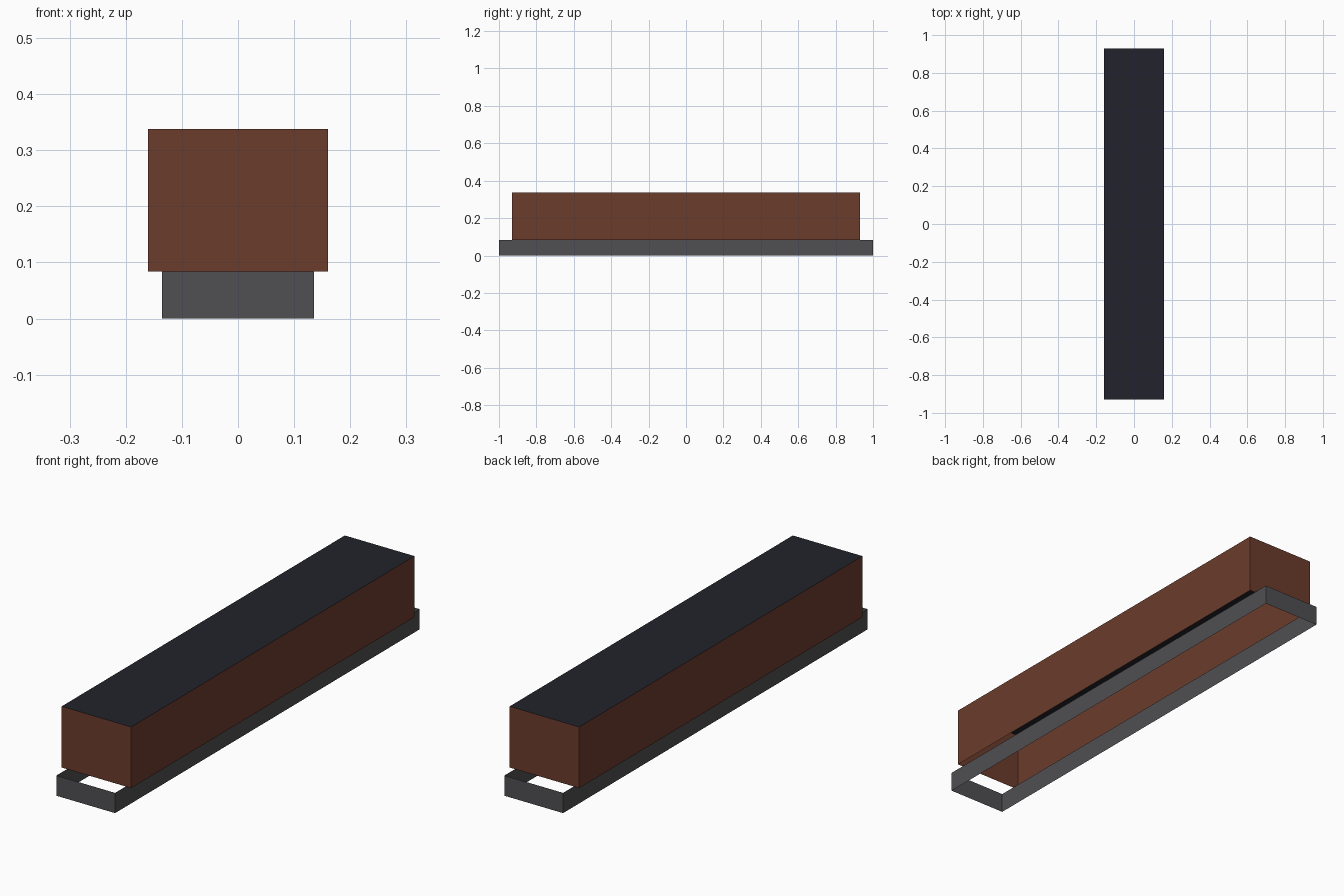
import bpy
import bmesh

if "Cube" in bpy.data.objects:
    bpy.data.objects.remove(bpy.data.objects["Cube"], do_unlink=True)


def make_material(name, rgb):
    mat = bpy.data.materials.new(name)
    mat.use_nodes = True
    mat.diffuse_color = (*rgb, 1)
    mat.node_tree.nodes["Principled BSDF"].inputs["Base Color"].default_value = (*rgb, 1)
    return mat


def open_box(name, half_x, half_y, bottom, top, materials, has_top):
    """Thin-walled box without a floor; a second material covers the top."""
    bm = bmesh.new()
    bmesh.ops.create_cube(bm, size=2)
    for v in bm.verts:
        v.co.x *= half_x
        v.co.y *= half_y
        v.co.z = top if v.co.z > 0 else bottom
    bm.normal_update()
    removed = [f for f in bm.faces
               if f.normal.z < -0.5 or (f.normal.z > 0.5 and not has_top)]
    bmesh.ops.delete(bm, geom=removed, context='FACES_ONLY')
    for f in bm.faces:
        f.material_index = 1 if f.normal.z > 0.5 else 0
    mesh = bpy.data.meshes.new(name)
    bm.to_mesh(mesh)
    bm.free()
    for mat in materials:
        mesh.materials.append(mat)
    obj = bpy.data.objects.new(name, mesh)
    bpy.context.collection.objects.link(obj)
    return obj


brown = make_material("red_brown", (0.150, 0.045, 0.026))
slate = make_material("dark_slate", (0.016, 0.016, 0.025))
grey = make_material("dark_grey", (0.080, 0.080, 0.086))

# Long body with a dark roof, open underneath
open_box("body", 0.16, 0.93, 0.084, 0.338, [brown, slate], True)

# Narrower, longer skirt frame, open above and below
open_box("underframe", 0.135, 1.0, 0.0, 0.084, [grey], False)
